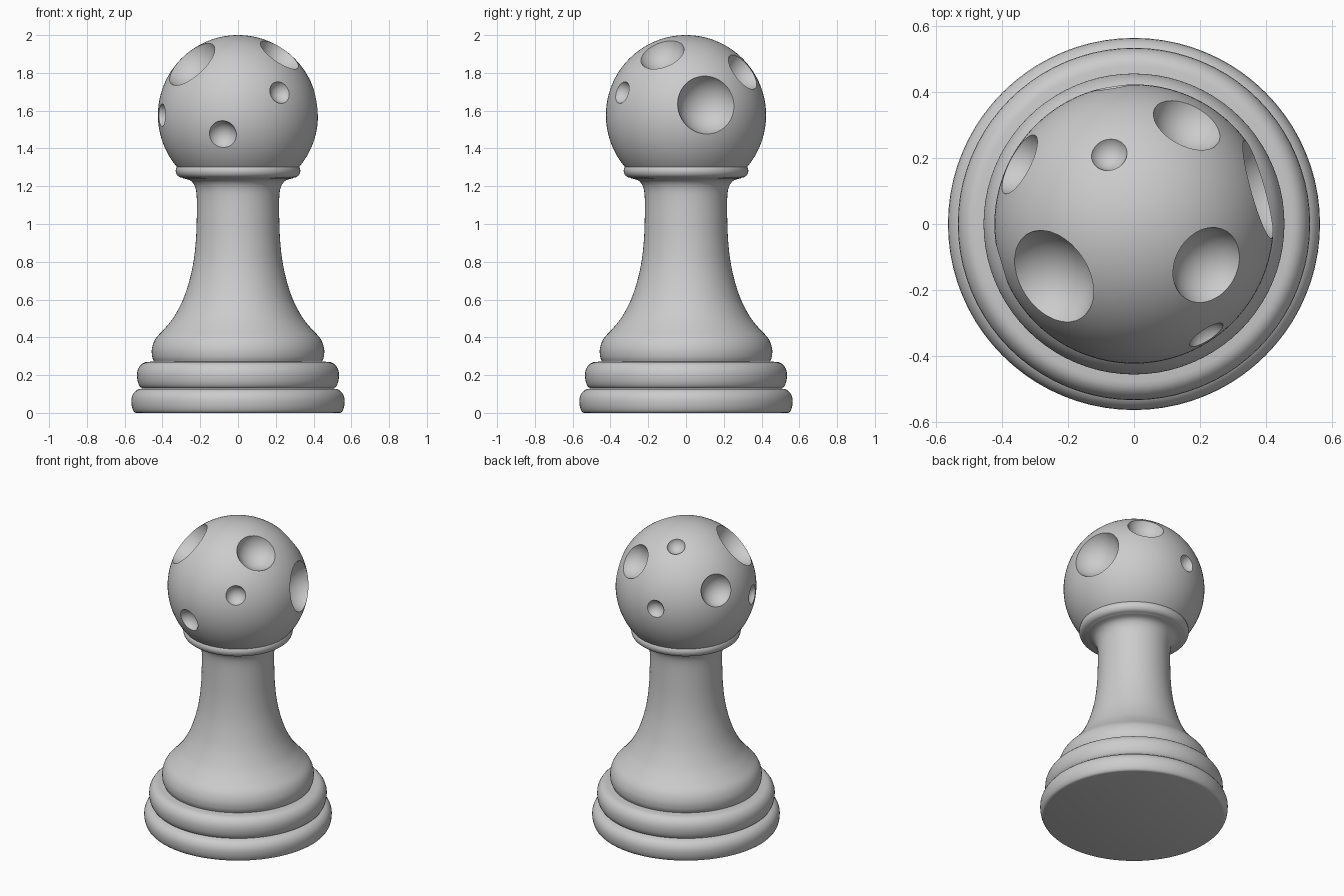
import bpy, bmesh
from math import sin, cos, pi, radians, sqrt
from mathutils import Vector

if "Cube" in bpy.data.objects:
    bpy.data.objects.remove(bpy.data.objects["Cube"])

CENTRE, R = Vector((0, 0, 1.576)), 0.424


def bulge(r_low, r_max, r_high, z0, z1, n=12):
    """Rounded moulding profile from z0 up to z1."""
    pts = []
    for i in range(n + 1):
        t = -pi / 2 + pi * i / n
        r = r_low if t < 0 else r_high
        pts.append((r + (r_max - r) * cos(t), (z0 + z1) / 2 + (z1 - z0) / 2 * sin(t)))
    return pts


def smooth(pts, n=5):
    """Catmull-Rom curve through profile points."""
    p = [Vector(q) for q in [pts[0]] + pts + [pts[-1]]]
    out = []
    for a, b, c, d in zip(p, p[1:], p[2:], p[3:]):
        for i in range(n):
            t = i / n
            out.append(tuple(0.5 * (2 * b + (c - a) * t + (2 * a - 5 * b + 4 * c - d) * t ** 2
                                    + (3 * b - a - 3 * c + d) * t ** 3)))
    return out + [pts[-1]]


def lathe(name, profile, seg=80):
    """Revolve a profile around z, closed at both ends."""
    bm = bmesh.new()
    rings = [[bm.verts.new((r * cos(2 * pi * k / seg), r * sin(2 * pi * k / seg), z))
              for k in range(seg)] for r, z in profile]
    for a, b in zip(rings, rings[1:]):
        for k in range(seg):
            j = (k + 1) % seg
            bm.faces.new((a[k], a[j], b[j], b[k]))
    bm.faces.new(rings[0][::-1])
    bm.faces.new(rings[-1])
    return finish(name, bm)


def finish(name, bm):
    me = bpy.data.meshes.new(name)
    bm.to_mesh(me)
    bm.free()
    ob = bpy.data.objects.new(name, me)
    bpy.context.collection.objects.link(ob)
    return ob


def activate(ob):
    bpy.ops.object.select_all(action='DESELECT')
    ob.select_set(True)
    bpy.context.view_layer.objects.active = ob


def ball(name, centre, radius, u, v):
    bm = bmesh.new()
    bmesh.ops.create_uvsphere(bm, u_segments=u, v_segments=v, radius=radius)
    bmesh.ops.translate(bm, verts=bm.verts, vec=centre)
    return finish(name, bm)


# Turned body: two base rings, flared foot and stem, collar
stem = smooth([(0.445, 0.272), (0.455, 0.30), (0.455, 0.345), (0.435, 0.395), (0.385, 0.45),
               (0.335, 0.515), (0.283, 0.62), (0.243, 0.76), (0.224, 0.90), (0.218, 1.05),
               (0.219, 1.15), (0.229, 1.20), (0.252, 1.23), (0.29, 1.242)])
profile = (bulge(0.54, 0.565, 0.51, 0, 0.128) + bulge(0.505, 0.535, 0.48, 0.131, 0.27)
           + stem + bulge(0.295, 0.33, 0.30, 1.245, 1.318) + [(0.2, 1.319)])
body = lathe("turned_body", profile)

# Ball head
head = ball("ball_head", CENTRE, R, 96, 64)

# Craters: rim centre direction (x, y, z from ball centre) and rim radius
craters = [((-0.245, -0.16, 0.272), 0.152), ((0.22, -0.125, 0.32), 0.12),
           ((0.16, 0.30, 0.229), 0.11), ((0.378, 0.105, 0.054), 0.155),
           ((0.22, -0.337, 0.12), 0.06), ((-0.08, -0.398, -0.10), 0.073),
           ((-0.40, -0.12, 0.0), 0.06), ((-0.075, 0.21, 0.356), 0.055),
           ((-0.345, 0.18, 0.127), 0.10), ((-0.067, 0.413, 0.02), 0.055)]
for d, rim in craters:
    offset = sqrt(R * R - rim * rim) + 0.4 * rim
    cutter = ball("crater_cutter", CENTRE + Vector(d).normalized() * offset,
                  rim * sqrt(1.16), 40, 24)
    cutter.hide_render = True
    mod = head.modifiers.new("crater", 'BOOLEAN')
    mod.operation, mod.solver, mod.object = 'DIFFERENCE', 'EXACT', cutter
    activate(head)
    bpy.ops.object.modifier_apply(modifier=mod.name)
    bpy.data.objects.remove(cutter)

for ob in (body, head):
    activate(ob)
    bpy.ops.object.shade_smooth_by_angle(angle=radians(35))
